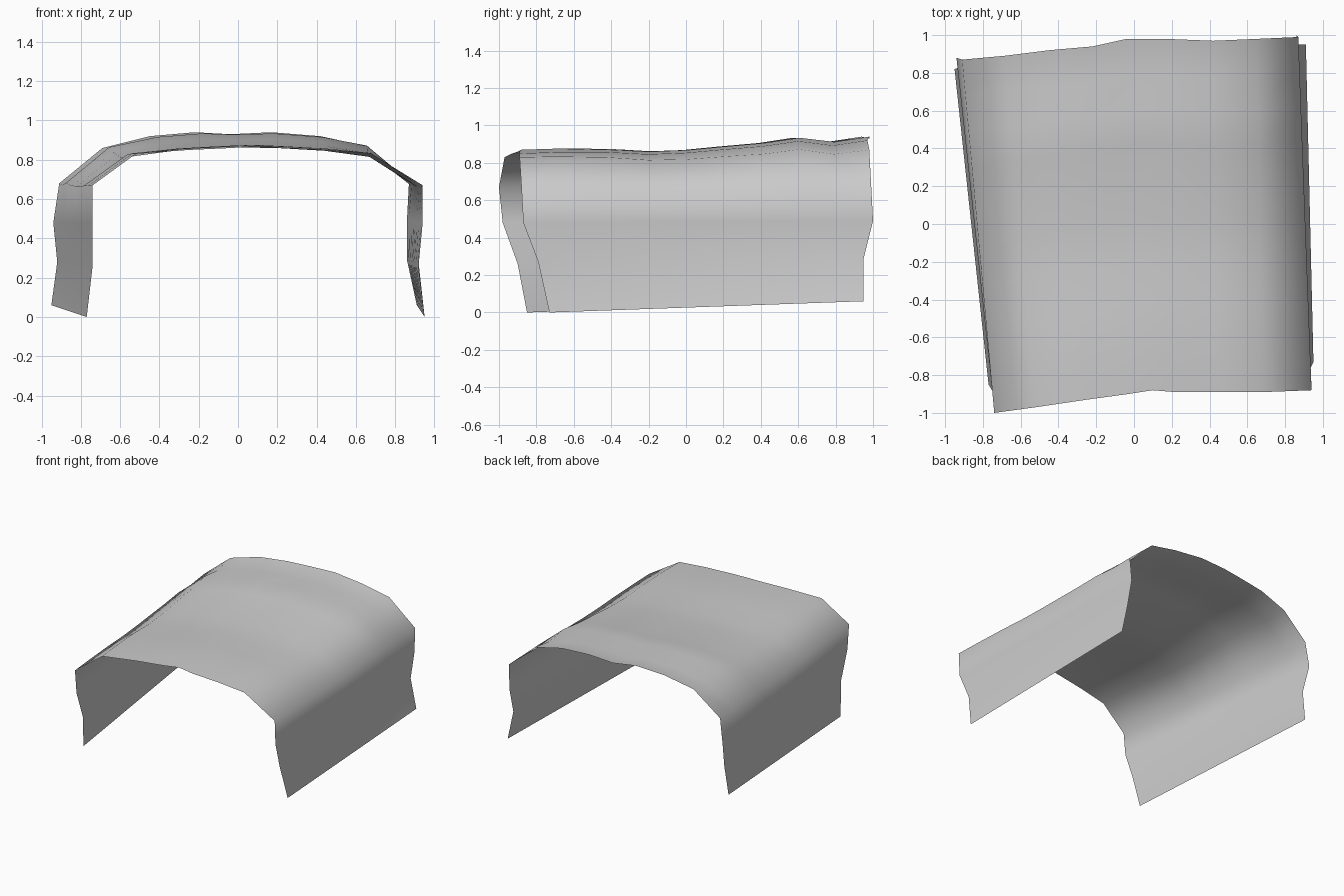
import bpy
import bmesh
from mathutils import Vector

default_cube = bpy.data.objects.get("Cube")
if default_cube:
    bpy.data.objects.remove(default_cube, do_unlink=True)

# Plain grey material
grey = bpy.data.materials.new("plain_grey")
grey.use_nodes = True
colour = (0.6, 0.6, 0.6, 1.0)
grey.diffuse_color = colour
grey.node_tree.nodes["Principled BSDF"].inputs["Base Color"].default_value = colour

# Arch outlines at both open ends, from the right foot over the top to the left foot
front_edge = [
    (-.77, -.85, 0), (-.74, -.9, .26), (-.74, -.98, .48), (-.74, -1, .67),
    (-.52, -.97, .83), (-.25, -.93, .85), (-.03, -.9, .86), (.1, -.88, .87),
    (.22, -.89, .86), (.45, -.89, .85), (.68, -.89, .83), (.94, -.88, .67),
    (.94, -.87, .48), (.92, -.79, .27), (.95, -.73, 0),
]
back_edge = [
    (-.95, .82, .06), (-.92, .83, .28), (-.94, .88, .48), (-.91, .87, .68),
    (-.69, .89, .86), (-.45, .92, .92), (-.22, .94, .94), (-.04, .98, .93),
    (.17, .98, .94), (.42, .97, .92), (.65, .98, .87), (.87, .99, .68),
    (.86, 1, .49), (.86, .95, .29), (.91, .95, .06),
]

# Gentle sag and ridge of the roof: (fraction along the length, height change)
roof_wave = [(0, 0), (.1, 0), (.25, -.01), (.37, -.03), (.48, -.03), (.58, -.02),
             (.7, -.01), (.8, .01), (.9, -.02), (1, 0)]


def roof_weight(height):
    """Full effect on the roof, none on the walls."""
    return max(0, min(1, (height - .6) / .2))


def loft(name, start, end, wave, material):
    """Bridge two outlines with rows of quads."""
    bm = bmesh.new()
    rows = []
    for fraction, lift in wave:
        row = []
        for a, b in zip(start, end):
            point = Vector(a).lerp(Vector(b), fraction)
            point.z += lift * roof_weight(point.z)
            row.append(bm.verts.new(point))
        rows.append(row)
    for near, far in zip(rows, rows[1:]):
        for i in range(len(near) - 1):
            face = bm.faces.new((near[i], far[i], far[i + 1], near[i + 1]))
            face.smooth = True
    mesh = bpy.data.meshes.new(name)
    bm.to_mesh(mesh)
    bm.free()
    mesh.materials.append(material)
    obj = bpy.data.objects.new(name, mesh)
    bpy.context.collection.objects.link(obj)
    return obj


# Single thin sheet forming both walls and the roof
loft("arched_cover", front_edge, back_edge, roof_wave, grey)
